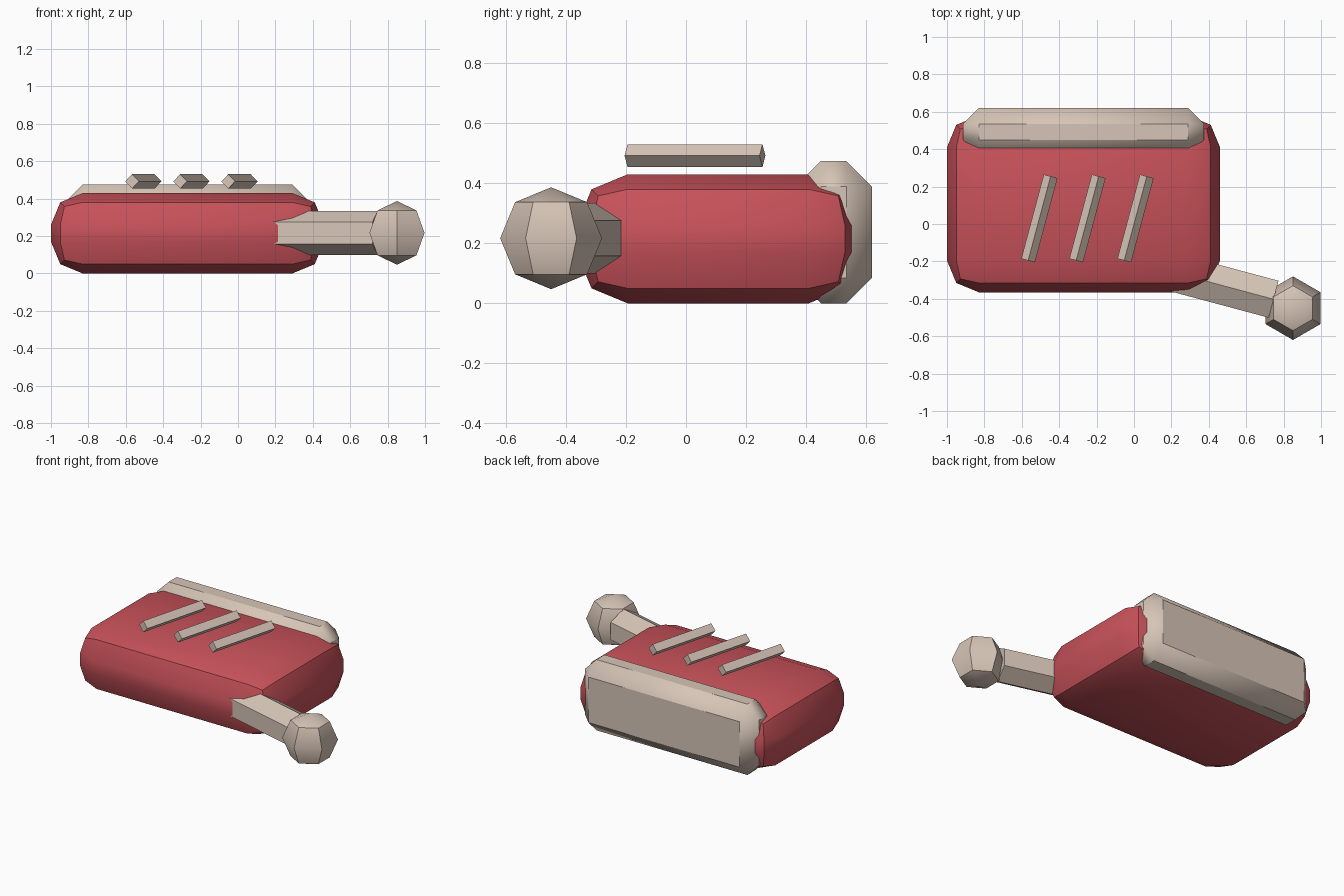
import bpy
import bmesh
from math import sin, cos, tau, radians, pi
from mathutils import Vector

default = bpy.data.objects.get("Cube")
if default:
    bpy.data.objects.remove(default, do_unlink=True)


def make_material(name, rgb):
    mat = bpy.data.materials.new(name)
    mat.use_nodes = True
    color = (*rgb, 1.0)
    mat.diffuse_color = color
    for node in mat.node_tree.nodes:
        if node.type == 'BSDF_PRINCIPLED':
            node.inputs["Base Color"].default_value = color
    return mat


red = make_material("soft red", (0.578, 0.084, 0.102))
cream = make_material("cream", (0.68, 0.56, 0.475))


def finish(name, bm, mat):
    """Turn a bmesh into a shaded object with one material."""
    bmesh.ops.recalc_face_normals(bm, faces=bm.faces)
    mesh = bpy.data.meshes.new(name)
    bm.to_mesh(mesh)
    bm.free()
    mesh.materials.append(mat)
    obj = bpy.data.objects.new(name, mesh)
    bpy.context.collection.objects.link(obj)
    bpy.ops.object.select_all(action='DESELECT')
    obj.select_set(True)
    bpy.context.view_layer.objects.active = obj
    bpy.ops.object.shade_smooth_by_angle(angle=radians(40))
    return obj


def bevelled_box(name, low, high, width, segments, mat):
    low, high = Vector(low), Vector(high)
    bm = bmesh.new()
    bmesh.ops.create_cube(bm, size=1)
    bmesh.ops.scale(bm, vec=high - low, verts=bm.verts)
    bmesh.ops.translate(bm, vec=(low + high) / 2, verts=bm.verts)
    bmesh.ops.bevel(bm, geom=bm.edges[:], offset=width, offset_type='OFFSET',
                    segments=segments, profile=0.5, affect='EDGES')
    return finish(name, bm, mat)


def loft(name, centers, radii, sides, first_dir, mat):
    """Join regular polygon rings along a straight axis."""
    centers = [Vector(c) for c in centers]
    u = Vector(first_dir)
    v = (centers[-1] - centers[0]).normalized().cross(u)
    bm = bmesh.new()
    rings = []
    for c, r in zip(centers, radii):
        angles = [tau * i / sides for i in range(sides)]
        rings.append([bm.verts.new(c + r * (cos(a) * u + sin(a) * v)) for a in angles])
    for a, b in zip(rings, rings[1:]):
        for i in range(sides):
            j = (i + 1) % sides
            bm.faces.new((a[i], a[j], b[j], b[i]))
    # Flat end caps, or poles where the end radius vanishes
    for ring, r in ((rings[0], radii[0]), (rings[-1], radii[-1])):
        if r > 0.001:
            bm.faces.new(ring)
    bmesh.ops.remove_doubles(bm, verts=bm.verts, dist=0.0005)
    return finish(name, bm, mat)


UP = (0, 0, 1)

# Main rounded block and the raised strip along its back
bevelled_box("body", (-1.0, -0.365, 0), (0.46, 0.58, 0.43), 0.17, 2, red)
bevelled_box("back_strip", (-0.915, 0.365, 0), (0.375, 0.62, 0.475), 0.085, 1, cream)

# Three slanted diamond bars hovering over the top
slant = Vector((sin(radians(15)), cos(radians(15)), 0)) * 0.233
for i, name in enumerate(("left", "middle", "right")):
    mid = Vector((0.008 - 0.257 * i, 0.03, 0.4925))
    loft(name + "_top_bar", (mid - slant, mid + slant), (0.038, 0.038), 4, UP, cream)

# Hexagonal arm leaving the front corner
arm_end = Vector((0.746, -0.402, 0.217))
arm_dir = Vector((cos(radians(15)), -sin(radians(15)), 0))
loft("arm", (arm_end - arm_dir * 0.65, arm_end), (0.118, 0.118), 6, UP, cream)

# Faceted knob at the end of the arm
knob = Vector((0.85, -0.45, 0.217))
lats = [pi * (i / 4 - 0.5) for i in range(5)]
loft("knob", [knob + Vector((0, 0, 0.17 * sin(t))) for t in lats],
     [0.17 * cos(t) for t in lats], 6, (0, 1, 0), cream)
